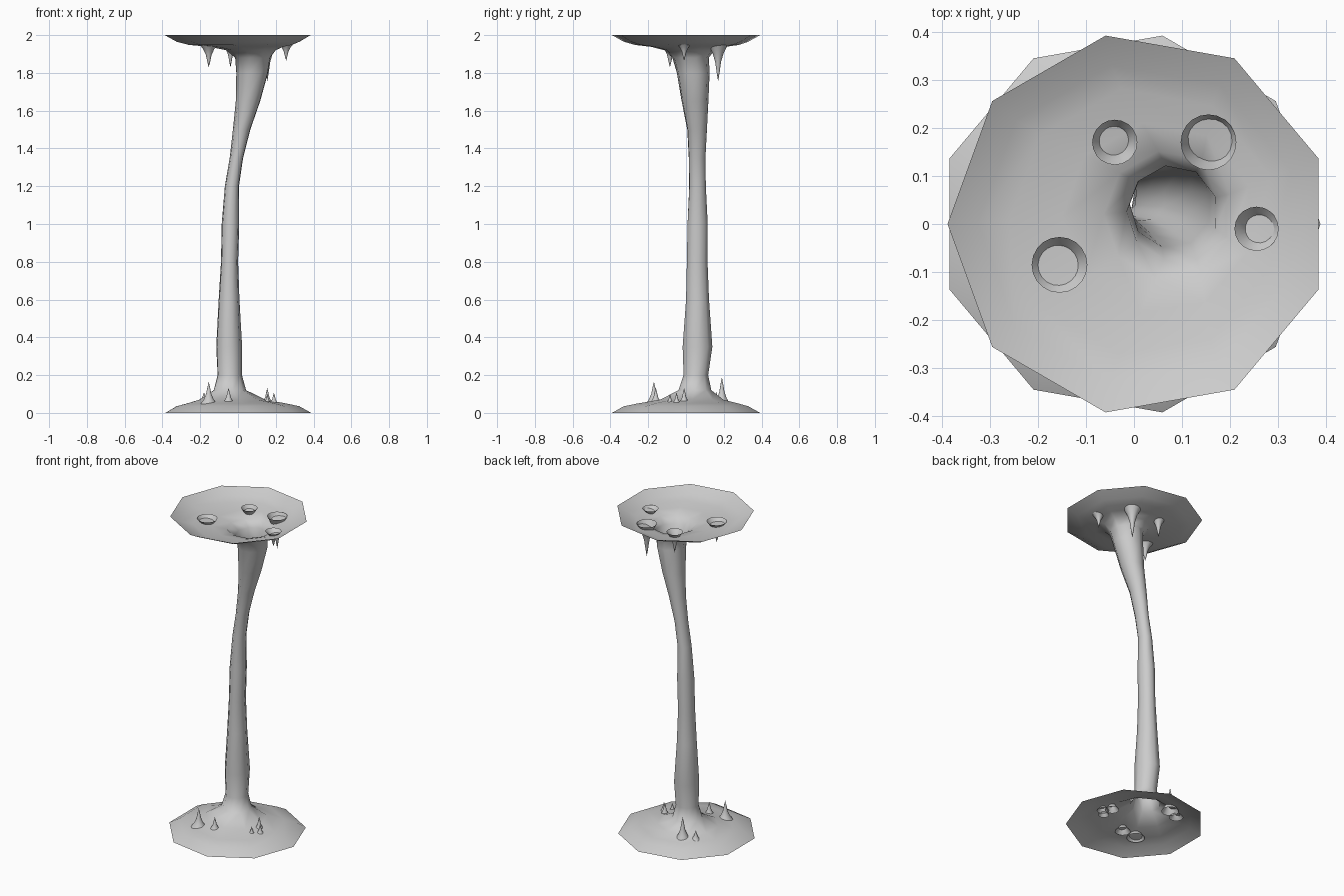
import bpy, bmesh
from math import sin, cos, pi, radians


def loft(name, rings, sides, start=0.0, end=0.0, tip=None):
    """Open skin through rings of (z, cx, cy, rx, ry), optionally closed to a tip."""
    bm = bmesh.new()
    loops = []
    for z, cx, cy, rx, ry in rings:
        turn = start + (end - start) * z / 2
        loops.append([bm.verts.new((cx + rx * cos(turn + 2 * pi * k / sides),
                                    cy + ry * sin(turn + 2 * pi * k / sides), z))
                      for k in range(sides)])
    for a, b in zip(loops, loops[1:]):
        for k in range(sides):
            n = (k + 1) % sides
            bm.faces.new((a[k], a[n], b[n], b[k]))
    if tip:
        t = bm.verts.new(tip)
        for k in range(sides):
            bm.faces.new((loops[-1][k], loops[-1][(k + 1) % sides], t))
    if rings[-1][0] < rings[0][0]:
        bmesh.ops.reverse_faces(bm, faces=bm.faces[:])
    me = bpy.data.meshes.new(name)
    bm.to_mesh(me)
    bm.free()
    for p in me.polygons:
        p.use_smooth = True
    ob = bpy.data.objects.new(name, me)
    bpy.context.collection.objects.link(ob)
    return ob


# Cave column with its flared floor and ceiling plates
column = [
    (0.00, -0.01, 0.00, 0.398, 0.398),
    (0.035, -0.01, 0.00, 0.335, 0.335),
    (0.05, -0.015, 0.01, 0.27, 0.27),
    (0.07, -0.035, 0.03, 0.18, 0.17),
    (0.12, -0.045, 0.047, 0.088, 0.088),
    (0.20, -0.045, 0.052, 0.066, 0.066),
    (0.35, -0.048, 0.060, 0.070, 0.080),
    (0.60, -0.048, 0.060, 0.056, 0.062),
    (0.80, -0.045, 0.058, 0.046, 0.056),
    (1.00, -0.040, 0.060, 0.047, 0.055),
    (1.20, -0.032, 0.060, 0.038, 0.045),
    (1.35, -0.008, 0.058, 0.036, 0.045),
    (1.50, 0.020, 0.058, 0.047, 0.053),
    (1.65, 0.054, 0.047, 0.066, 0.072),
    (1.80, 0.077, 0.038, 0.086, 0.088),
    (1.88, 0.080, 0.024, 0.095, 0.098),
    (1.92, 0.072, 0.018, 0.135, 0.135),
    (1.938, 0.05, 0.012, 0.20, 0.20),
    (1.948, 0.02, 0.005, 0.28, 0.28),
    (1.965, 0.01, 0.00, 0.335, 0.335),
    (2.00, 0.01, 0.00, 0.398, 0.398),
]
loft("column", column, 9, 0.0, radians(20))

# Concave spike profile: (share of length, share of base radius)
PROFILE = [(0, 1), (0.12, 0.78), (0.28, 0.5), (0.5, 0.27), (0.78, 0.13)]


def spike(name, x, y, base, tip, r):
    rings = [(base + (tip - base) * t, x, y, r * s, r * s) for t, s in PROFILE]
    loft(name, rings, 20, tip=(x, y, tip))


# Stalactites under the ceiling plate
for i, (x, y, tip, r) in enumerate([(-0.155, -0.085, 1.83, 0.058), (-0.04, 0.17, 1.83, 0.047),
                                    (0.155, 0.17, 1.755, 0.058), (0.255, -0.01, 1.865, 0.046)]):
    spike(f"stalactite_{i + 1}", x, y, 1.962, tip, r)

# Stalagmites on the floor plate
for i, (x, y, tip, r) in enumerate([(-0.155, -0.17, 0.165, 0.052), (-0.05, -0.16, 0.132, 0.045),
                                    (0.155, -0.01, 0.132, 0.040), (0.19, -0.05, 0.108, 0.034),
                                    (0.155, -0.085, 0.10, 0.032), (-0.11, 0.19, 0.188, 0.050),
                                    (-0.18, 0.16, 0.11, 0.042)]):
    spike(f"stalagmite_{i + 1}", x, y, 0.036, tip, r)
